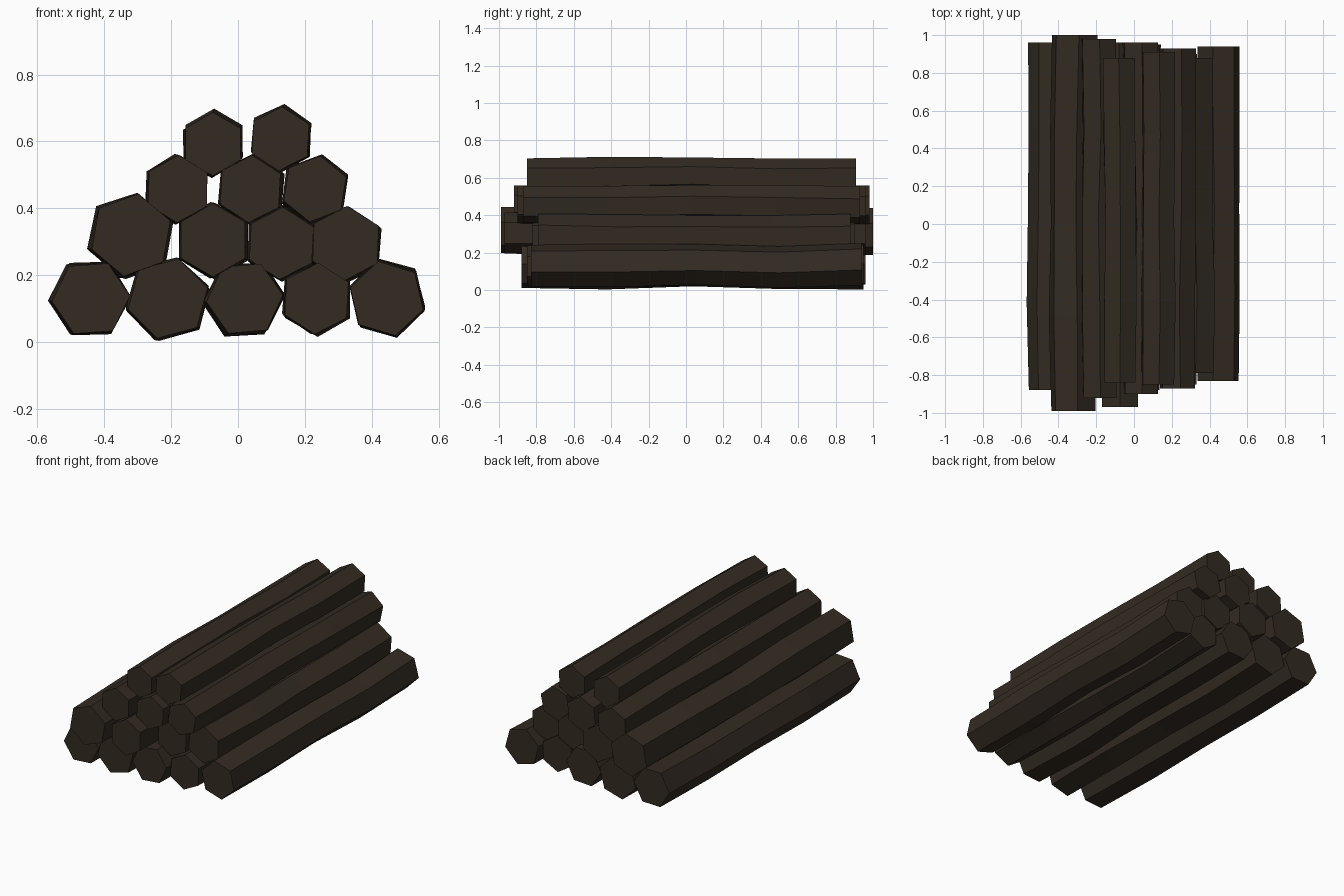
import bpy, bmesh, math, random

random.seed(7)
cube = bpy.data.objects.get("Cube")
if cube:
    bpy.data.objects.remove(cube, do_unlink=True)


def make_material(name, colour):
    material = bpy.data.materials.new(name)
    material.use_nodes = True
    material.diffuse_color = colour
    material.node_tree.nodes["Principled BSDF"].inputs["Base Color"].default_value = colour
    return material


bark = make_material("dark brown wood", (0.033, 0.024, 0.016, 1))

# Thickness of a log at evenly spaced rings, front to back
ring_scales = (1, 1.04, 0.98, 1, 1.02)


def make_log(name, x, z, radius, turn, front, back):
    """Slightly crooked six-sided log lying along y."""
    bm = bmesh.new()
    rings = []
    last = len(ring_scales) - 1
    for i, scale in enumerate(ring_scales):
        y = front + (back - front) * i / last
        # The front ring is placed exactly, the others wander a little
        wobble = 0.008 if i else 0
        cx = x + random.uniform(-wobble, wobble)
        cz = z + random.uniform(-wobble, wobble)
        twist = math.radians(turn + random.uniform(-3, 3) * (i > 0))
        ring = []
        for side in range(6):
            angle = twist + side * math.tau / 6
            ring.append(bm.verts.new((
                cx + radius * scale * math.cos(angle), y,
                max(0, cz + radius * scale * math.sin(angle)))))
        rings.append(ring)
    # Bark faces between neighbouring rings, then both cut ends
    for near, far in zip(rings, rings[1:]):
        for side in range(6):
            after = (side + 1) % 6
            bm.faces.new((near[side], near[after], far[after], far[side]))
    bm.faces.new(rings[0])
    bm.faces.new(rings[-1])
    bmesh.ops.recalc_face_normals(bm, faces=bm.faces)
    mesh = bpy.data.meshes.new(name)
    bm.to_mesh(mesh)
    bm.free()
    mesh.materials.append(bark)
    log = bpy.data.objects.new(name, mesh)
    bpy.context.collection.objects.link(log)
    return log


# Each log: x, z, radius, turn in degrees, front end y, back end y
stack = {
    "bottom_row": [
        (-0.44, 0.13, 0.117, 4, -0.88, 0.96),
        (-0.21, 0.13, 0.123, 15, -0.88, 0.95),
        (0.02, 0.13, 0.115, 5, -0.88, 0.95),
        (0.235, 0.13, 0.107, 27, -0.85, 0.9),
        (0.445, 0.13, 0.114, 43, -0.83, 0.94),
    ],
    "second_row": [
        (-0.32, 0.32, 0.125, 20, -0.99, 1),
        (-0.075, 0.305, 0.11, 30, -0.97, 0.96),
        (0.13, 0.295, 0.108, 27, -0.82, 0.9),
        (0.322, 0.295, 0.112, 28, -0.79, 0.88),
    ],
    "third_row": [
        (-0.18, 0.458, 0.101, 29, -0.92, 0.98),
        (0.037, 0.458, 0.101, 27, -0.9, 0.96),
        (0.23, 0.458, 0.1, 21, -0.87, 0.93),
    ],
    "top_row": [
        (-0.075, 0.592, 0.095, 30, -0.84, 0.88),
        (0.127, 0.608, 0.096, 27, -0.85, 0.91),
    ],
}
for row, logs in stack.items():
    for number, values in enumerate(logs, 1):
        make_log(f"{row}_log_{number}", *values)
